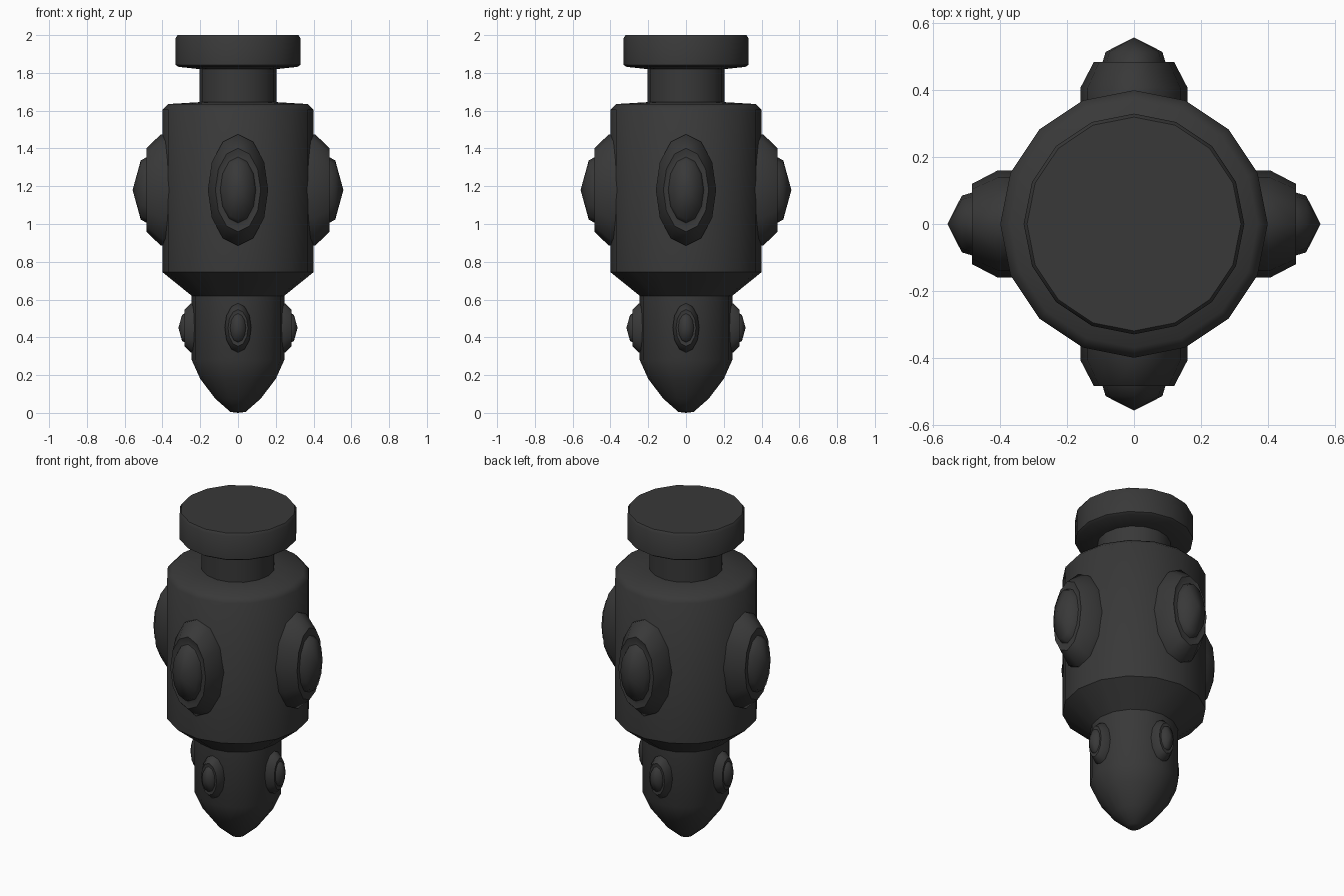
import bpy, bmesh, math
from mathutils import Matrix

if "Cube" in bpy.data.objects:
    bpy.data.objects.remove(bpy.data.objects["Cube"])

dark = bpy.data.materials.new("dark_metal")
dark.diffuse_color = (0.04, 0.04, 0.04, 1)
dark.use_nodes = True
dark.node_tree.nodes["Principled BSDF"].inputs["Base Color"].default_value = dark.diffuse_color


def lathe(name, profile, sides, matrix=Matrix.Identity(4)):
    """Spin (radius, height) points around z; radius 0 makes a pole."""
    bm = bmesh.new()
    rings = []
    for r, z in profile:
        if r == 0:
            rings.append([bm.verts.new((0, 0, z))] * sides)
        else:
            rings.append([bm.verts.new((r * math.cos(math.tau * i / sides),
                                        r * math.sin(math.tau * i / sides), z))
                          for i in range(sides)])
    for a, b in zip(rings, rings[1:]):
        for i in range(sides):
            j = (i + 1) % sides
            quad = list(dict.fromkeys((a[i], a[j], b[j], b[i])))
            bm.faces.new(quad)
    bm.transform(matrix)
    bmesh.ops.recalc_face_normals(bm, faces=bm.faces)
    mesh = bpy.data.meshes.new(name)
    bm.to_mesh(mesh)
    bm.free()
    obj = bpy.data.objects.new(name, mesh)
    bpy.context.collection.objects.link(obj)
    mesh.materials.append(dark)
    bpy.ops.object.select_all(action='DESELECT')
    obj.select_set(True)
    bpy.context.view_layer.objects.active = obj
    bpy.ops.object.shade_smooth_by_angle(angle=math.radians(50))
    return obj


# Pointed body, neck and flat cap
lathe("body", [(0, 0), (0.04, 0.005), (0.12, 0.075), (0.2, 0.18), (0.245, 0.28),
               (0.245, 0.62), (0.4, 0.745), (0.4, 1.605), (0.37, 1.635),
               (0.205, 1.645), (0.205, 1.82), (0.315, 1.832), (0.33, 1.842),
               (0.33, 1.985), (0.32, 2.0), (0, 2.0)], 16)

# Oval studs: (radius share, height above the body surface)
STUD = [(0, -0.06), (1.0, -0.06), (1.0, 0.01), (0.75, 0.087), (0.66, 0.082),
        (0.59, 0.085), (0.53, 0.117), (0, 0.16)]


def studs(name, surface, z, scale):
    for k in range(4):
        place = (Matrix.Rotation(k * math.pi / 2, 4, 'Z')
                 @ Matrix.Translation((surface, 0, z))
                 @ Matrix.Rotation(math.pi / 2, 4, 'Y')
                 @ Matrix.Diagonal((0.295 * scale, 0.16 * scale, scale, 1)))
        lathe(f"{name}_{k + 1}", STUD, 12, place)


studs("large_stud", 0.398, 1.18, 1.0)
studs("small_stud", 0.245, 0.45, 0.44)
